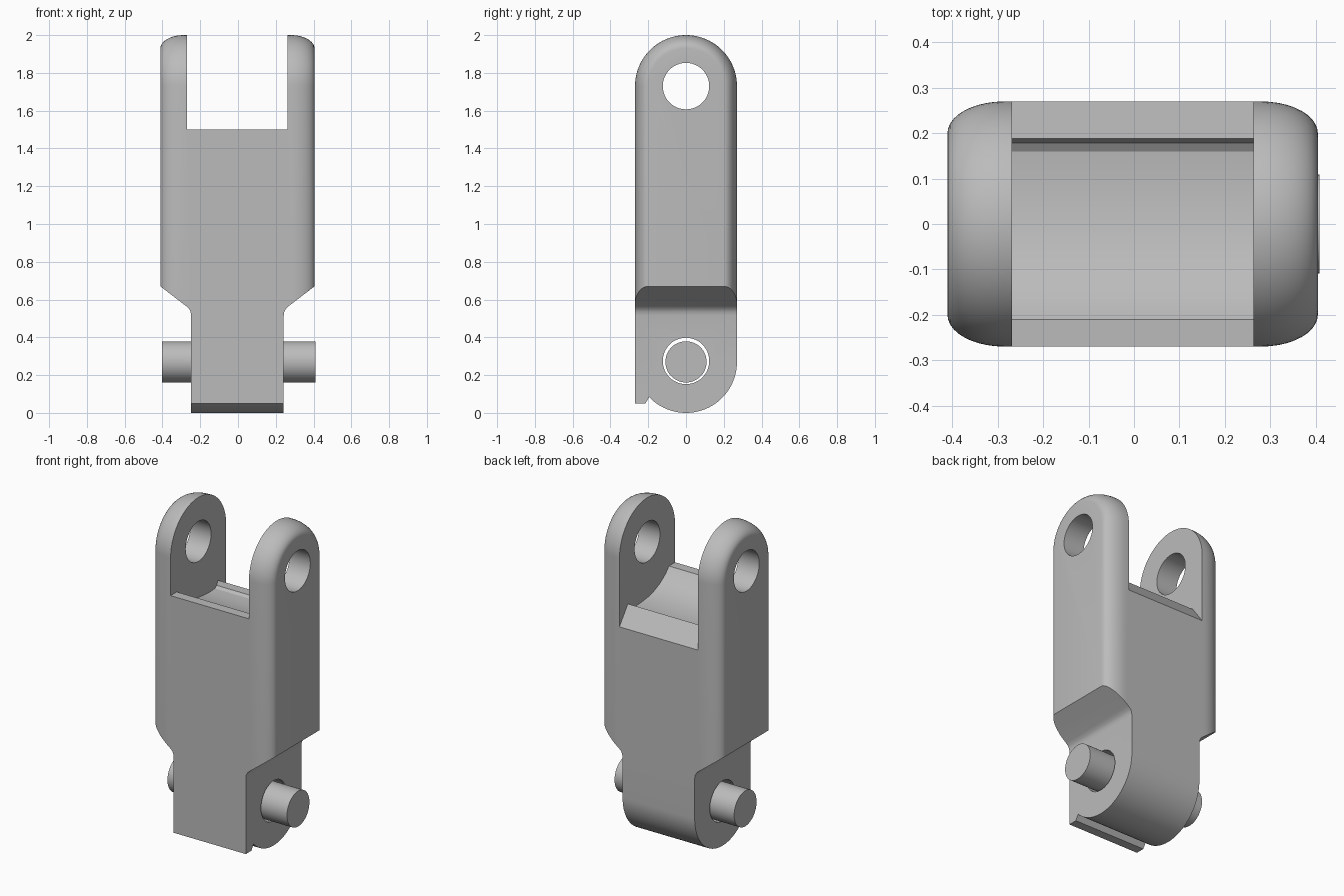
import bpy, bmesh
from math import sin, cos, pi, radians, atan2

if "Cube" in bpy.data.objects:
    bpy.data.objects.remove(bpy.data.objects["Cube"])

GREY = (0.5, 0.5, 0.5, 1)
metal = bpy.data.materials.new("plain grey")
metal.use_nodes = True
metal.diffuse_color = GREY
metal.node_tree.nodes["Principled BSDF"].inputs["Base Color"].default_value = GREY

HALF = 0.27          # half depth and end radius
TOP, LOW = 1.73, 0.27  # heights of the two pivots
MID = -0.003         # middle of the body across its width


def loft(name, rings):
    """Closed solid through rings of equal length."""
    bm = bmesh.new()
    loops = [[bm.verts.new(p) for p in ring] for ring in rings]
    for a, b in zip(loops, loops[1:]):
        for i in range(len(a)):
            j = (i + 1) % len(a)
            bm.faces.new((a[i], a[j], b[j], b[i]))
    bm.faces.new(loops[0])
    bm.faces.new(loops[-1])
    bmesh.ops.recalc_face_normals(bm, faces=bm.faces)
    mesh = bpy.data.meshes.new(name)
    bm.to_mesh(mesh)
    bm.free()
    mesh.materials.append(metal)
    obj = bpy.data.objects.new(name, mesh)
    bpy.context.collection.objects.link(obj)
    return obj


def arc(cy, cz, r, start, end, n):
    return [(cy + r * cos(start + (end - start) * i / n),
             cz + r * sin(start + (end - start) * i / n)) for i in range(n + 1)]


def prism_x(name, outline, x0, x1):
    return loft(name, [[(x, y, z) for y, z in outline] for x in (x0, x1)])


def rod(name, z, r, x0, x1):
    return prism_x(name, arc(0, z, r, 0, 2 * pi, 48)[:-1], x0, x1)


def cut(target, cutter):
    mod = target.modifiers.new("cut", "BOOLEAN")
    mod.operation = "DIFFERENCE"
    mod.solver = "EXACT"
    mod.object = cutter
    bpy.context.view_layer.update()
    graph = bpy.context.evaluated_depsgraph_get()
    mesh = bpy.data.meshes.new_from_object(target.evaluated_get(graph))
    target.modifiers.clear()
    target.data = mesh
    bpy.data.objects.remove(cutter)


def smooth(obj):
    bpy.ops.object.select_all(action="DESELECT")
    obj.select_set(True)
    bpy.context.view_layer.objects.active = obj
    bpy.ops.object.shade_smooth_by_angle(angle=radians(28))


# Side outline: round head, straight sides, round heel with a stop lip in front
def side_outline(r):
    k = r / HALF
    head = arc(0, TOP, r, 0, pi, 40)
    lip = [(-r, 0.05), (-0.215 * k, 0.05)]
    heel_start = atan2(0.083 - LOW, -0.195) + 2 * pi
    heel = [(y * k, z) for y, z in arc(0, LOW, HALF, heel_start, 2 * pi, 32)]
    return head + lip + heel


# Link body: outlines stacked across the width, shrinking along a rounded edge
ROUND_X, ROUND_R, WIDTH = 0.125, 0.07, 0.408
steps = [i / 10 * pi / 2 for i in range(11)]
half_section = [(WIDTH - ROUND_X + ROUND_X * sin(t), HALF - ROUND_R * (1 - cos(t)))
                for t in steps]
section = [(-x, r) for x, r in reversed(half_section)] + half_section
body = loft("link_body", [[(MID + x, y, z) for y, z in side_outline(r)]
                          for x, r in section])

# Fork slot with a scooped floor and a ridge at the back
floor = [(-0.4, 1.5), (-0.21, 1.5), (-0.185, 1.472), (-0.155, 1.447),
         (-0.115, 1.423), (-0.065, 1.402), (-0.01, 1.388), (0.05, 1.38),
         (0.11, 1.377), (0.16, 1.38), (0.178, 1.392), (0.188, 1.42),
         (0.27, 1.31), (0.4, 1.135)]
cut(body, prism_x("slot_cutter", floor + [(0.4, 2.2), (-0.4, 2.2)],
                  MID - 0.266, MID + 0.266))

# Narrow tongue: remove both sides below a slope with a filleted foot
flank = [(0.245, -0.2), (0.245, 0.515), (0.248, 0.535), (0.256, 0.551),
         (0.27, 0.564), (0.408, 0.67), (0.6, 0.8175), (0.6, -0.2)]
for side in (-1, 1):
    cut(body, loft("flank_cutter", [[(MID + side * x, y, z) for x, z in flank]
                                    for y in (-0.5, 0.5)]))

# Pivot holes
for z in (TOP, LOW + 0.005):
    cut(body, rod("hole_cutter", z, 0.123, -0.7, 0.7))
smooth(body)

# Loose pin through the tongue
pin = rod("pivot_pin", LOW, 0.109, -0.403, 0.409)
smooth(pin)
